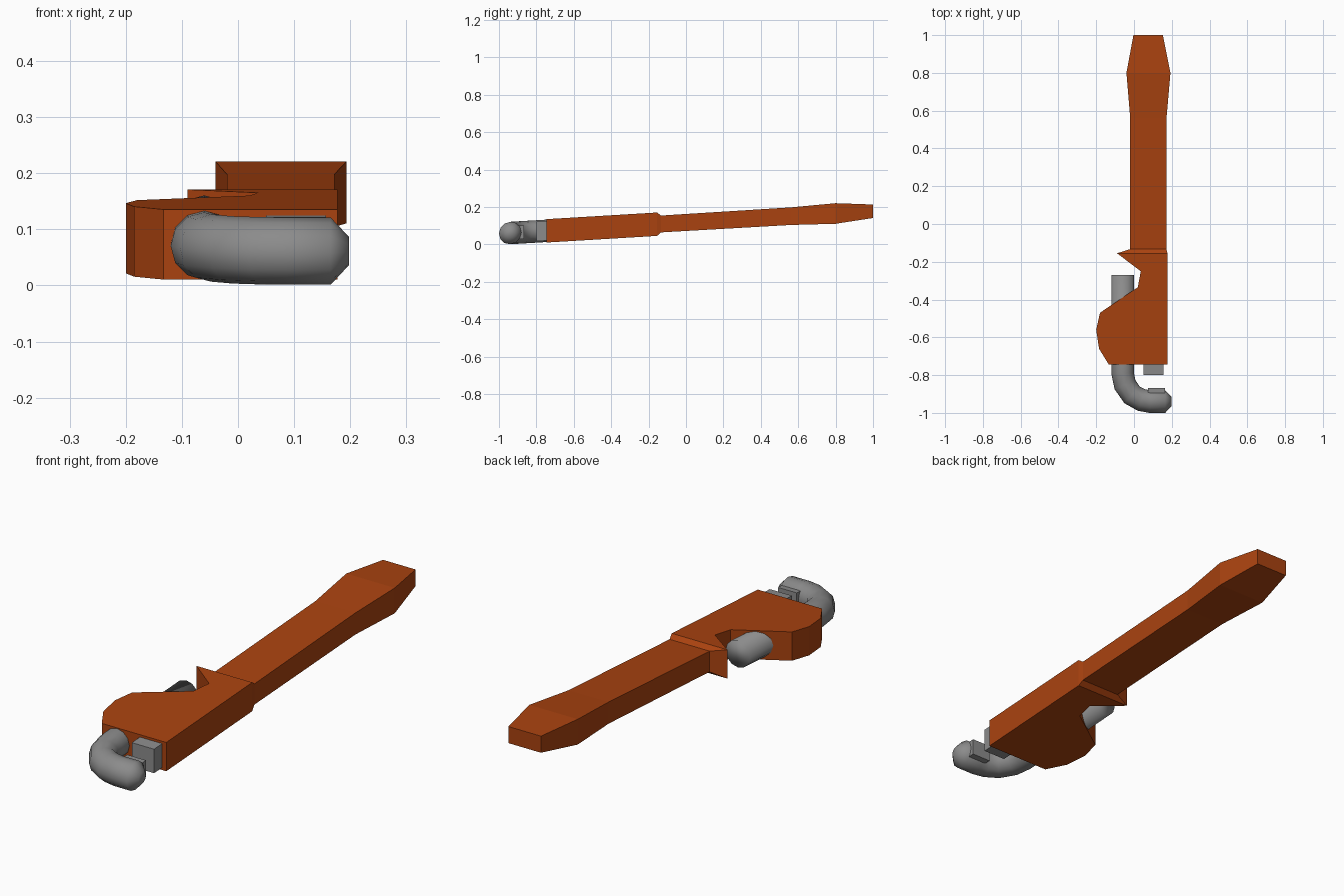
import bpy, bmesh, math
from mathutils import Vector

if "Cube" in bpy.data.objects:
    bpy.data.objects.remove(bpy.data.objects["Cube"])


def material(name, rgb):
    m = bpy.data.materials.new(name)
    m.diffuse_color = (*rgb, 1)
    m.use_nodes = True
    m.node_tree.nodes["Principled BSDF"].inputs["Base Color"].default_value = m.diffuse_color
    return m


ORANGE = material("burnt_orange_paint", (0.40, 0.055, 0.005))
GREY = material("steel_grey", (0.26, 0.26, 0.26))


def mid(y):
    """Height of the tool's centre plane, which rises toward the handle end."""
    return 0.073 + 0.06 * (y + 0.745)


def finish(bm, name, mat, smooth=False):
    bmesh.ops.recalc_face_normals(bm, faces=bm.faces)
    for f in bm.faces:
        f.smooth = smooth
    me = bpy.data.meshes.new(name)
    bm.to_mesh(me)
    bm.free()
    me.materials.append(mat)
    ob = bpy.data.objects.new(name, me)
    bpy.context.collection.objects.link(ob)
    return ob


def plate(name, outline, half, mat):
    """Outline in x, y, given thickness around the tilted centre plane."""
    bm = bmesh.new()
    top = [bm.verts.new((x, y, mid(y) + half)) for x, y in outline]
    bot = [bm.verts.new((x, y, mid(y) - half)) for x, y in outline]
    bm.faces.new(top)
    bm.faces.new(bot[::-1])
    n = len(top)
    for i in range(n):
        j = (i + 1) % n
        bm.faces.new((top[i], bot[i], bot[j], top[j]))
    return finish(bm, name, mat)


def loft(name, rings, mat, smooth=False):
    bm = bmesh.new()
    loops = [[bm.verts.new(p) for p in r] for r in rings]
    n = len(rings[0])
    for a, b in zip(loops, loops[1:]):
        for i in range(n):
            j = (i + 1) % n
            bm.faces.new((a[i], a[j], b[j], b[i]))
    bm.faces.new(loops[0])
    bm.faces.new(loops[-1][::-1])
    return finish(bm, name, mat, smooth)


# Head housing with the cheek, adjuster notch and spur
plate("head_housing", [
    (0.177, -0.745), (-0.133, -0.745), (-0.185, -0.66), (-0.2, -0.56),
    (-0.18, -0.47), (0.02, -0.335), (0.036, -0.25), (-0.09, -0.155),
    (0.177, -0.155)], 0.0625, ORANGE)

# Handle with chamfered collar and flared grip end: y, x min, x max, half height
stations = [(-0.155, -0.09, 0.177, 0.0625), (-0.133, -0.02, 0.172, 0.045),
            (0.56, -0.02, 0.172, 0.047), (0.80, -0.04, 0.193, 0.055),
            (1.0, -0.003, 0.153, 0.036)]
loft("handle", [[(a, y, mid(y) - h), (b, y, mid(y) - h),
                 (b, y, mid(y) + h), (a, y, mid(y) + h)]
                for y, a, b, h in stations], ORANGE)

# Hook jaw: round bar swept along its path: x, y, radius
path = [(-0.06, -0.27, 0.059), (-0.06, -0.79, 0.06), (-0.048, -0.85, 0.06),
        (-0.01, -0.905, 0.06), (0.04, -0.932, 0.06), (0.085, -0.94, 0.06),
        (0.165, -0.94, 0.06), (0.198, -0.94, 0.025)]
rings = []
SIDES = 12
for i, (x, y, r) in enumerate(path):
    p, q = path[max(i - 1, 0)], path[min(i + 1, len(path) - 1)]
    t = Vector((q[0] - p[0], q[1] - p[1], 0)).normalized()
    side = Vector((-t.y, t.x, 0))
    ring = []
    for k in range(SIDES):
        a = math.tau * k / SIDES
        v = Vector((x, y, 0)) + side * r * math.cos(a)
        v.z = mid(v.y) + r * math.sin(a)
        ring.append(v)
    rings.append(ring)
loft("hook_jaw", rings, GREY, smooth=True)


# Gripping pads on the two jaws
def box(x0, x1, y0, y1):
    return [(x0, y0), (x1, y0), (x1, y1), (x0, y1)]


plate("hook_jaw_pad", box(0.075, 0.165, -0.94, -0.867), 0.036, GREY)
plate("heel_jaw_pad", box(0.05, 0.157, -0.80, -0.73), 0.052, GREY)
